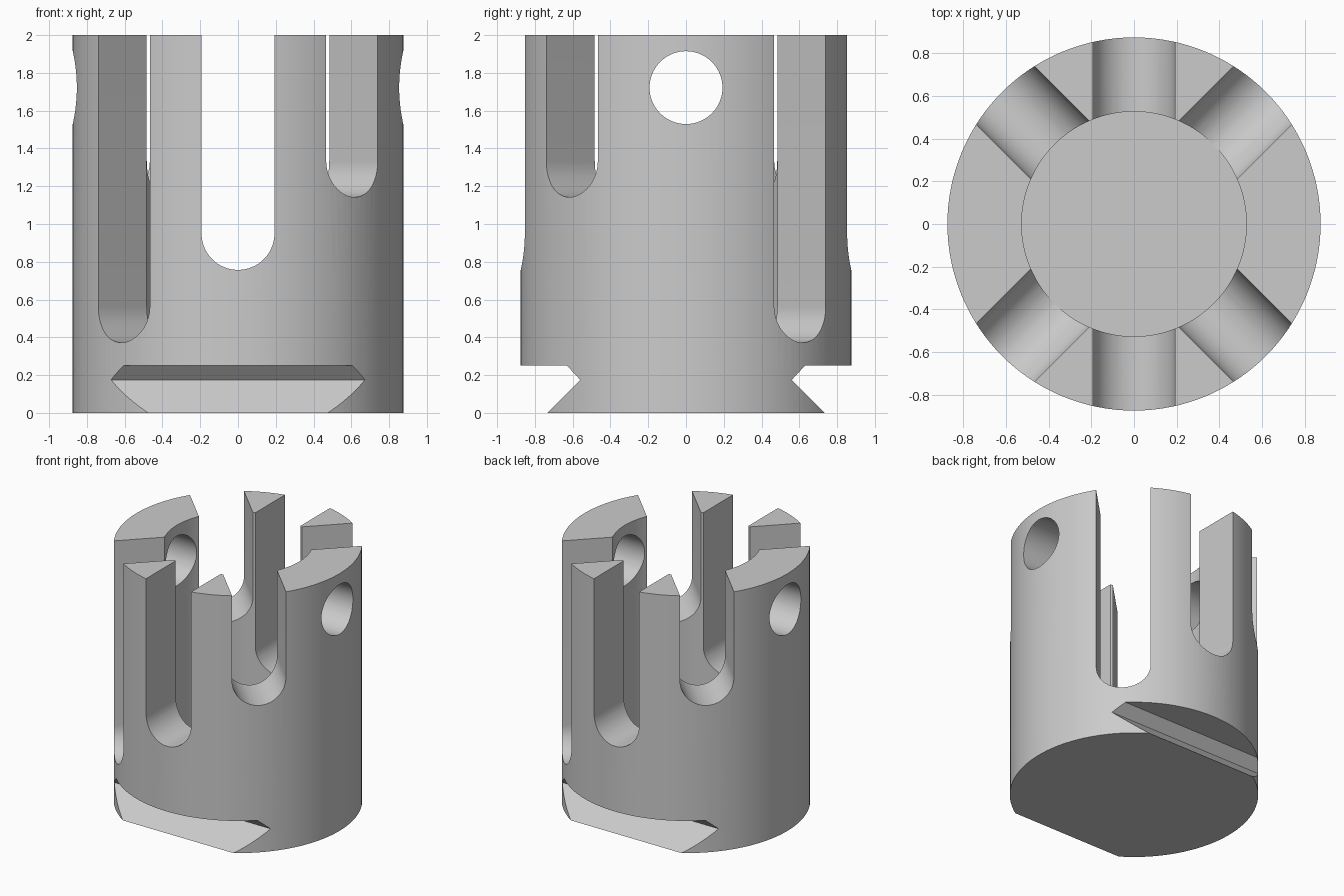
import bpy, math
from mathutils import Matrix

if "Cube" in bpy.data.objects:
    bpy.data.objects.remove(bpy.data.objects["Cube"])

RADIUS, BORE, HEIGHT = 0.875, 0.527, 2.0
PIN = 0.193                  # radius of slots and cross hole
LOW, MID, HIGH, HOLE = 0.565, 0.95, 1.335, 1.722

grey = bpy.data.materials.new("plain grey")
grey.use_nodes = True
colour = (0.6, 0.6, 0.6, 1)
grey.diffuse_color = colour
grey.node_tree.nodes["Principled BSDF"].inputs["Base Color"].default_value = colour


def prism(name, profile, start, end, turn=Matrix()):
    """Extrude a counter-clockwise outline from start to end, then turn it."""
    n = len(profile)
    verts = [turn @ Matrix.Translation((a, b, d)).translation
             for d in (start, end) for a, b in profile]
    faces = [range(n)[::-1], range(n, 2 * n)]
    faces += [(i, (i + 1) % n, n + (i + 1) % n, n + i) for i in range(n)]
    mesh = bpy.data.meshes.new(name)
    mesh.from_pydata(verts, [], [tuple(f) for f in faces])
    mesh.materials.append(grey)
    obj = bpy.data.objects.new(name, mesh)
    bpy.context.collection.objects.link(obj)
    return obj


def circle(radius, count, height=0):
    return [(radius * math.cos(math.tau * i / count),
             height + radius * math.sin(math.tau * i / count)) for i in range(count)]


def slot(height, count=32):
    """U outline with a round bottom, open past the top."""
    arc = [math.pi + math.pi * i / count for i in range(count + 1)]
    return [(PIN * math.cos(a), height + PIN * math.sin(a)) for a in arc] + \
        [(PIN, HEIGHT + 0.2), (-PIN, HEIGHT + 0.2)]


def outward(degrees):
    """Upright outline, extruded outward along a compass angle from +x."""
    return Matrix.Rotation(math.radians(degrees), 4, "Z") @ \
        Matrix(((0, 0, 1, 0), (1, 0, 0, 0), (0, 1, 0, 0), (0, 0, 0, 1)))


# Solid body
body = prism("slotted_cylinder", circle(RADIUS, 128), 0, HEIGHT)

# Blind bore from the top
cutters = [prism("bore_cutter", circle(BORE, 128), LOW - PIN - 0.003, HEIGHT + 0.2)]

# Slots of three depths, each pair opposite, and the cross hole
for side in (0, 180):
    for angle, height in ((45, LOW), (90, MID), (135, HIGH)):
        cutters.append(prism("slot_cutter", slot(height), 0.3, 1.2, outward(angle + side)))
    cutters.append(prism("hole_cutter", circle(PIN, 64, HOLE), 0.3, 1.2, outward(side)))

# Dovetail notches at the foot, front and back
notch = [(0.56, 0.175), (0.755, -0.02), (1.2, -0.02), (1.2, 0.25), (0.63, 0.25)]
for side in (-90, 90):
    turn = Matrix.Rotation(math.radians(side), 4, "Z") @ Matrix.Rotation(math.pi / 2, 4, "X")
    cutters.append(prism("notch_cutter", notch, -1, 1, turn))

bpy.ops.object.select_all(action="DESELECT")
bpy.context.view_layer.objects.active = body
body.select_set(True)
for cutter in cutters:
    cutter.hide_render = True
    mod = body.modifiers.new("cut", "BOOLEAN")
    mod.operation = "DIFFERENCE"
    mod.solver = "EXACT"
    mod.object = cutter
    bpy.ops.object.modifier_apply(modifier=mod.name)
    bpy.data.objects.remove(cutter)

bpy.ops.object.shade_smooth_by_angle(angle=math.radians(25))
